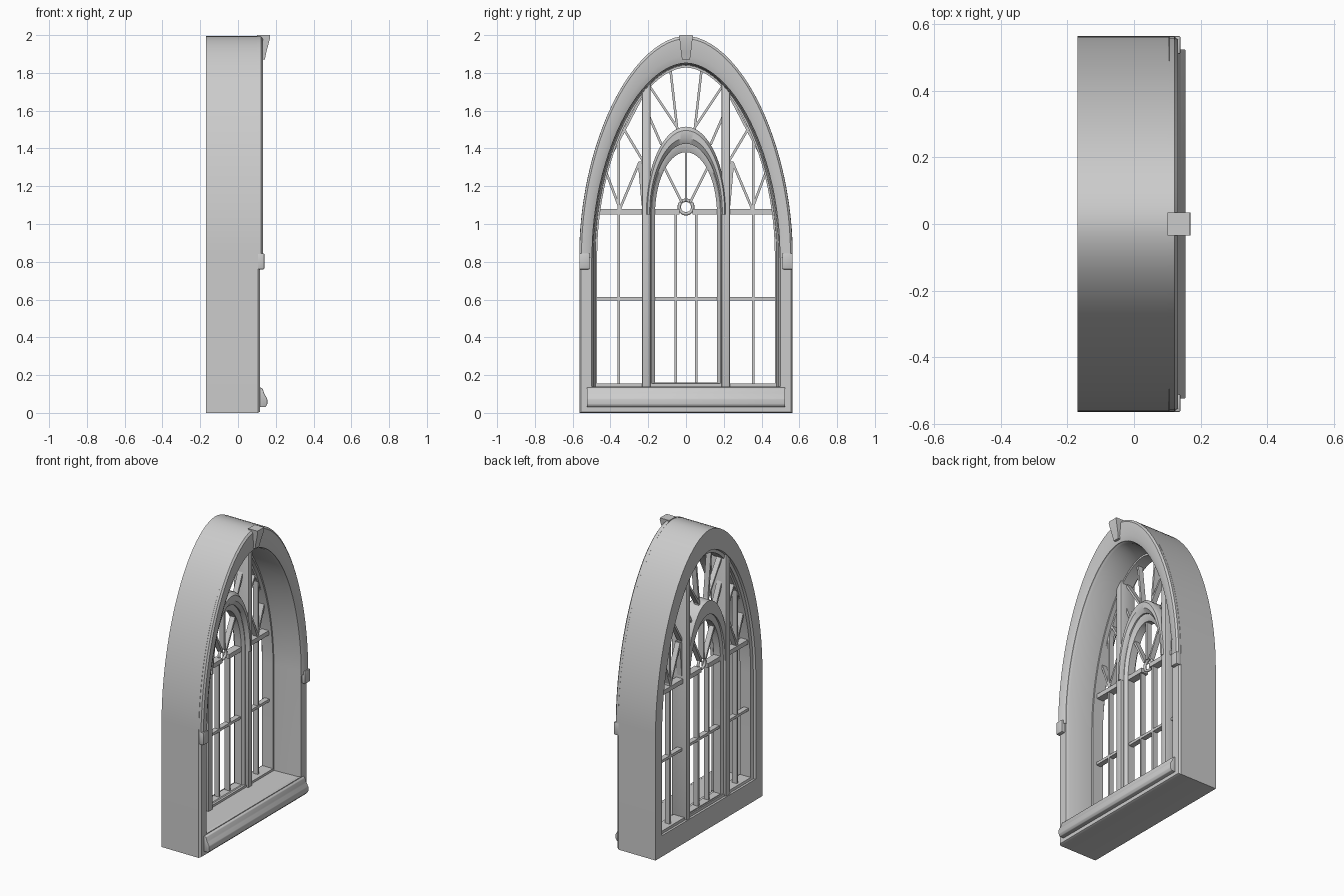
import bpy, bmesh, math
from mathutils import Vector, Matrix

cube = bpy.data.objects.get("Cube")
if cube:
    bpy.data.objects.remove(cube, do_unlink=True)

stone = bpy.data.materials.new("plain grey")
stone.use_nodes = True
grey = (0.6, 0.6, 0.6, 1)
stone.diffuse_color = grey
stone.node_tree.nodes["Principled BSDF"].inputs["Base Color"].default_value = grey


def finish(name, bm, bevel=0):
    """Turn a bmesh into a smooth-shaded object with the shared material."""
    bmesh.ops.recalc_face_normals(bm, faces=bm.faces[:])
    if bevel:
        bmesh.ops.bevel(bm, geom=bm.edges[:], offset=bevel, segments=2,
                        affect='EDGES', profile=0.5)
    mesh = bpy.data.meshes.new(name)
    bm.to_mesh(mesh)
    bm.free()
    mesh.materials.append(stone)
    ob = bpy.data.objects.new(name, mesh)
    bpy.context.collection.objects.link(ob)
    bpy.ops.object.select_all(action='DESELECT')
    ob.select_set(True)
    bpy.context.view_layer.objects.active = ob
    bpy.ops.object.shade_smooth_by_angle(angle=math.radians(35))
    return ob


def arch(half, base, spring, top, power, steps=48):
    """Arched outline as (y, z) points, from the right foot to the left foot."""
    pts = [(half, base)]
    for i in range(steps + 1):
        a = math.pi * i / steps
        c, s = math.cos(a), math.sin(a)
        y = math.copysign(abs(c) ** (2 / power), c) * half
        pts.append((y, spring + abs(s) ** (2 / power) * (top - spring)))
    return pts + [(-half, base)]


def arch_loft(name, sections, spring, power, closed):
    """Sweep a section of (x, half width, base, top) corners round an arch."""
    bm = bmesh.new()
    loops = [[bm.verts.new((x, y, z)) for y, z in arch(h, b, spring, t, power)]
             for x, h, b, t in sections]
    n = len(loops[0])
    for k, a in enumerate(loops):
        b = loops[(k + 1) % len(loops)]
        for i in range(n if closed else n - 1):
            j = (i + 1) % n
            bm.faces.new((a[i], a[j], b[j], b[i]))
    if not closed:
        for end in (0, -1):
            bm.faces.new([loop[end] for loop in loops])
    return finish(name, bm)


def box(name, lo, hi, bevel=0):
    bm = bmesh.new()
    lo, hi = Vector(lo), Vector(hi)
    bmesh.ops.create_cube(bm, size=1, matrix=Matrix.Translation((lo + hi) / 2)
                          @ Matrix.Diagonal((*(hi - lo), 1)))
    return finish(name, bm, bevel)


def bar(name, p, q, width=0.013, depth=0.035, x=-0.115):
    """Glazing bar between two (y, z) points."""
    a, b = Vector((x, *p)), Vector((x, *q))
    d = b - a
    turn = Matrix.Rotation(-math.atan2(d.y, d.z), 4, 'X')
    bm = bmesh.new()
    bmesh.ops.create_cube(bm, size=1, matrix=Matrix.Translation((a + b) / 2) @ turn
                          @ Matrix.Diagonal((depth, width, d.length, 1)))
    return finish(name, bm)


def extrude_y(name, profile, front, back, bevel=0):
    """Prism from an (x, z) profile."""
    bm = bmesh.new()
    face = bm.faces.new([bm.verts.new((x, front, z)) for x, z in profile])
    out = bmesh.ops.extrude_face_region(bm, geom=[face])
    for v in out["geom"]:
        if isinstance(v, bmesh.types.BMVert):
            v.co.y = back
    return finish(name, bm, bevel)


# Outer frame with deep reveal, solid sill block included
arch_loft("outer_frame", [
    (-0.17, 0.565, 0, 1.995), (0.105, 0.565, 0, 1.995), (0.117, 0.555, 0.006, 1.985),
    (0.117, 0.50, 0.14, 1.855), (0.10, 0.49, 0.14, 1.845),
    (-0.07, 0.48, 0.14, 1.84), (-0.07, 0.47, 0.155, 1.828),
    (-0.15, 0.47, 0.155, 1.828), (-0.155, 0.49, 0.14, 1.85), (-0.17, 0.495, 0.14, 1.855),
], 0.85, 1.85, True)

# Raised moulding around the arched head
arch_loft("arch_moulding", [
    (0.10, 0.564, 0.82, 1.996), (0.122, 0.564, 0.82, 1.996), (0.132, 0.553, 0.82, 1.982),
    (0.132, 0.52, 0.82, 1.89), (0.12, 0.497, 0.82, 1.852), (0.10, 0.497, 0.82, 1.852),
], 0.85, 1.85, False)

# Central light: casement lining and heavy arched hood
arch_loft("casement", [
    (-0.15, 0.195, 0.13, 1.435), (-0.075, 0.195, 0.13, 1.435),
    (-0.075, 0.182, 0.145, 1.415), (-0.09, 0.164, 0.16, 1.38),
    (-0.14, 0.164, 0.16, 1.38),
], 1.05, 2, True)
arch_loft("casement_hood", [
    (-0.16, 0.215, 1.05, 1.515), (-0.065, 0.215, 1.05, 1.515),
    (-0.045, 0.205, 1.05, 1.495), (-0.045, 0.193, 1.05, 1.455),
    (-0.065, 0.185, 1.05, 1.425), (-0.16, 0.185, 1.05, 1.425),
], 1.05, 2, False)

# Front sill, keystone
extrude_y("sill", [(0.10, 0.03), (0.145, 0.03), (0.155, 0.045), (0.155, 0.075),
                   (0.14, 0.10), (0.13, 0.13), (0.10, 0.142)], -0.525, 0.525, 0.004)
key = extrude_y("keystone", [(0.10, 1.87), (0.142, 1.87), (0.15, 1.91),
                             (0.17, 1.985), (0.168, 2.0), (0.10, 2.0)], -0.035, 0.035)
for v in key.data.vertices:
    v.co.y *= 0.6 + 0.4 * min(1, (v.co.z - 1.87) / 0.1)

# Hub ring of the central fan
bpy.ops.mesh.primitive_torus_add(major_radius=0.036, minor_radius=0.009,
                                 major_segments=24, minor_segments=8,
                                 location=(-0.115, 0, 1.09), rotation=(0, math.pi / 2, 0))
hub = bpy.context.object
hub.name = "fan_hub"
hub.data.materials.append(stone)
bpy.ops.object.shade_smooth_by_angle(angle=math.radians(60))

# Fan spoke and top light, on the centre line
bar("fan_spoke_middle", (0, 1.125), (0, 1.4))

# Everything repeated left and right
for s, side in ((1, "left"), (-1, "right")):
    def pair(name, p, q, **kw):
        bar(f"{name}_{side}", (s * p[0], p[1]), (s * q[0], q[1]), **kw)

    y0, y1 = sorted((s * 0.51, s * 0.565))
    box(f"impost_{side}", (0.10, y0, 0.76), (0.14, y1, 0.845), 0.006)
    y0, y1 = sorted((s * 0.188, s * 0.232))
    box(f"mullion_{side}", (-0.165, y0, 0.13), (-0.055, y1, 1.76), 0.006)

    # Square panes below the springing
    pair("side_upright", (0.355, 0.14), (0.355, 1.52))
    pair("centre_upright", (0.055, 0.15), (0.055, 1.06))
    pair("side_rail", (0.22, 0.605), (0.48, 0.605), width=0.018)
    pair("side_transom", (0.22, 1.065), (0.48, 1.065), width=0.03, depth=0.05)
    pair("centre_rail", (0, 0.605), (0.18, 0.605), width=0.018)
    pair("centre_transom", (0.035, 1.065), (0.18, 1.065), width=0.03, depth=0.05)

    # Fan tracery in the arched heads
    pair("fan_spoke", (0.022, 1.115), (0.125, 1.32))
    pair("side_fan_outer", (0.35, 1.08), (0.44, 1.32))
    pair("side_fan_inner", (0.35, 1.08), (0.245, 1.33))
    pair("side_fan_stem", (0.245, 1.33), (0.225, 1.10), width=0.02)
    pair("side_cross_upper", (0.345, 1.53), (0.22, 1.32))
    pair("side_cross_outer", (0.43, 1.30), (0.22, 1.70))
    pair("top_fan_inner", (0.045, 1.49), (0.085, 1.84))
    pair("top_fan_outer", (0.04, 1.50), (0.20, 1.74))
    pair("top_fan_low", (0.13, 1.42), (0.20, 1.58))
